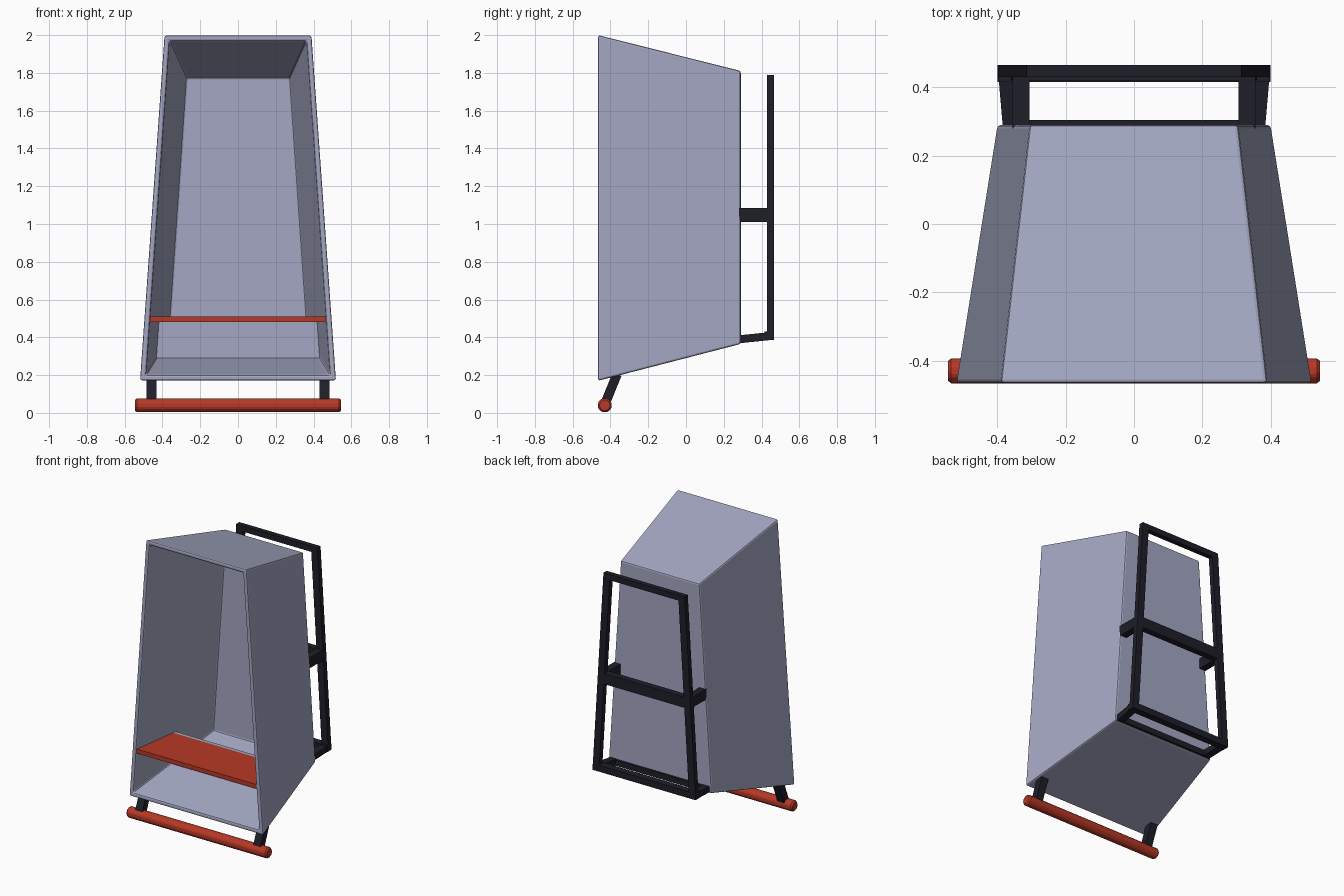
import bpy, bmesh, math
from mathutils import Vector

if "Cube" in bpy.data.objects:
    bpy.data.objects.remove(bpy.data.objects["Cube"])


def material(name, rgb):
    m = bpy.data.materials.new(name)
    m.diffuse_color = (*rgb, 1)
    m.use_nodes = True
    m.node_tree.nodes["Principled BSDF"].inputs["Base Color"].default_value = m.diffuse_color
    return m


GREY = material("blue_grey", (0.37, 0.39, 0.54))
RED = material("red", (0.47, 0.04, 0.02))
BLACK = material("black", (0.013, 0.013, 0.022))


def finish(name, bm, mat, bevel=0.0, segments=1):
    bmesh.ops.recalc_face_normals(bm, faces=bm.faces)
    mesh = bpy.data.meshes.new(name)
    bm.to_mesh(mesh)
    bm.free()
    mesh.materials.append(mat)
    ob = bpy.data.objects.new(name, mesh)
    bpy.context.collection.objects.link(ob)
    if bevel:
        b = ob.modifiers.new("bevel", 'BEVEL')
        b.width, b.segments, b.limit_method = bevel, segments, 'ANGLE'
    return ob


def section(bm, y, z0, w0, z1, w1):
    """Trapezoid loop across x at depth y."""
    return [bm.verts.new((sx * w, y, z)) for sx, w, z in
            ((-1, w0, z0), (1, w0, z0), (1, w1, z1), (-1, w1, z1))]


def bridge(bm, a, b):
    for i in range(4):
        j = (i + 1) % 4
        bm.faces.new((a[i], a[j], b[j], b[i]))


def block(name, front, back, mat, bevel=0.0):
    bm = bmesh.new()
    a, b = section(bm, *front), section(bm, *back)
    bridge(bm, a, b)
    bm.faces.new(a)
    bm.faces.new(b)
    return finish(name, bm, mat, bevel)


def beam(name, a, b, half_x, half_v, mat):
    """Square bar from a to b, in a plane close to y-z; half_v is across its run."""
    a, b = Vector(a), Vector(b)
    side = Vector((1, 0, 0))
    up = (b - a).cross(side).normalized()
    bm = bmesh.new()
    rings = [[bm.verts.new(p + side * half_x * i + up * half_v * j)
              for i, j in ((-1, -1), (1, -1), (1, 1), (-1, 1))] for p in (a, b)]
    bridge(bm, *rings)
    for r in rings:
        bm.faces.new(r)
    return finish(name, bm, mat)


# Tapered open-fronted shell with wall thickness
bm = bmesh.new()
outer_front = section(bm, -0.465, 0.17, 0.52, 2.0, 0.39)
outer_back = section(bm, 0.29, 0.365, 0.40, 1.81, 0.305)
inner_front = section(bm, -0.465, 0.20, 0.487, 1.97, 0.363)
inner_back = section(bm, 0.258, 0.39, 0.37, 1.775, 0.275)
bridge(bm, outer_front, outer_back)
bridge(bm, inner_front, inner_back)
bridge(bm, outer_front, inner_front)
bm.faces.new(outer_back)
bm.faces.new(inner_back)
finish("shell", bm, GREY, 0.01, 2)

# Red shelf and the panel that closes the space below it
block("shelf", (-0.458, 0.48, 0.472, 0.51, 0.47),
      (-0.125, 0.48, 0.423, 0.51, 0.421), RED)
block("kick_panel", (-0.125, 0.27, 0.442, 0.51, 0.425),
      (-0.1, 0.27, 0.438, 0.51, 0.421), GREY)

# Octagonal foot bar with chamfered ends
bm = bmesh.new()
bmesh.ops.create_cone(bm, cap_ends=True, segments=8, radius1=0.04, radius2=0.04, depth=1.09)
for v in bm.verts:
    x, y, z = v.co
    v.co = (z, y - 0.43, x + 0.04)
finish("foot_bar", bm, RED, 0.01)

# Back frame cross bars
block("frame_top_bar", (0.43, 1.75, 0.317, 1.79, 0.315), (0.465, 1.75, 0.317, 1.79, 0.315), BLACK)
block("frame_middle_bar", (0.42, 1.01, 0.36, 1.085, 0.356), (0.465, 1.01, 0.36, 1.085, 0.356), BLACK)
block("frame_bottom_bar", (0.415, 0.385, 0.40, 0.43, 0.398), (0.465, 0.385, 0.40, 0.43, 0.398), BLACK)
block("frame_inner_bar", (0.285, 0.37, 0.385, 0.41, 0.385), (0.305, 0.37, 0.385, 0.41, 0.385), BLACK)

for s, label in ((-1, "left"), (1, "right")):
    # Foot struts
    beam(f"{label}_foot_strut", (s * 0.458, -0.43, 0.045), (s * 0.458, -0.365, 0.205),
         0.027, 0.025, BLACK)
    # Frame uprights and brackets to the shell
    beam(f"{label}_upright", (s * 0.375, 0.4475, 0.385), (s * 0.29, 0.4475, 1.79),
         0.025, 0.0175, BLACK)
    beam(f"{label}_middle_bracket", (s * 0.331, 0.28, 1.048), (s * 0.331, 0.45, 1.048),
         0.025, 0.0365, BLACK)
    beam(f"{label}_bottom_bracket", (s * 0.358, 0.285, 0.39), (s * 0.373, 0.46, 0.408),
         0.026, 0.021, BLACK)
